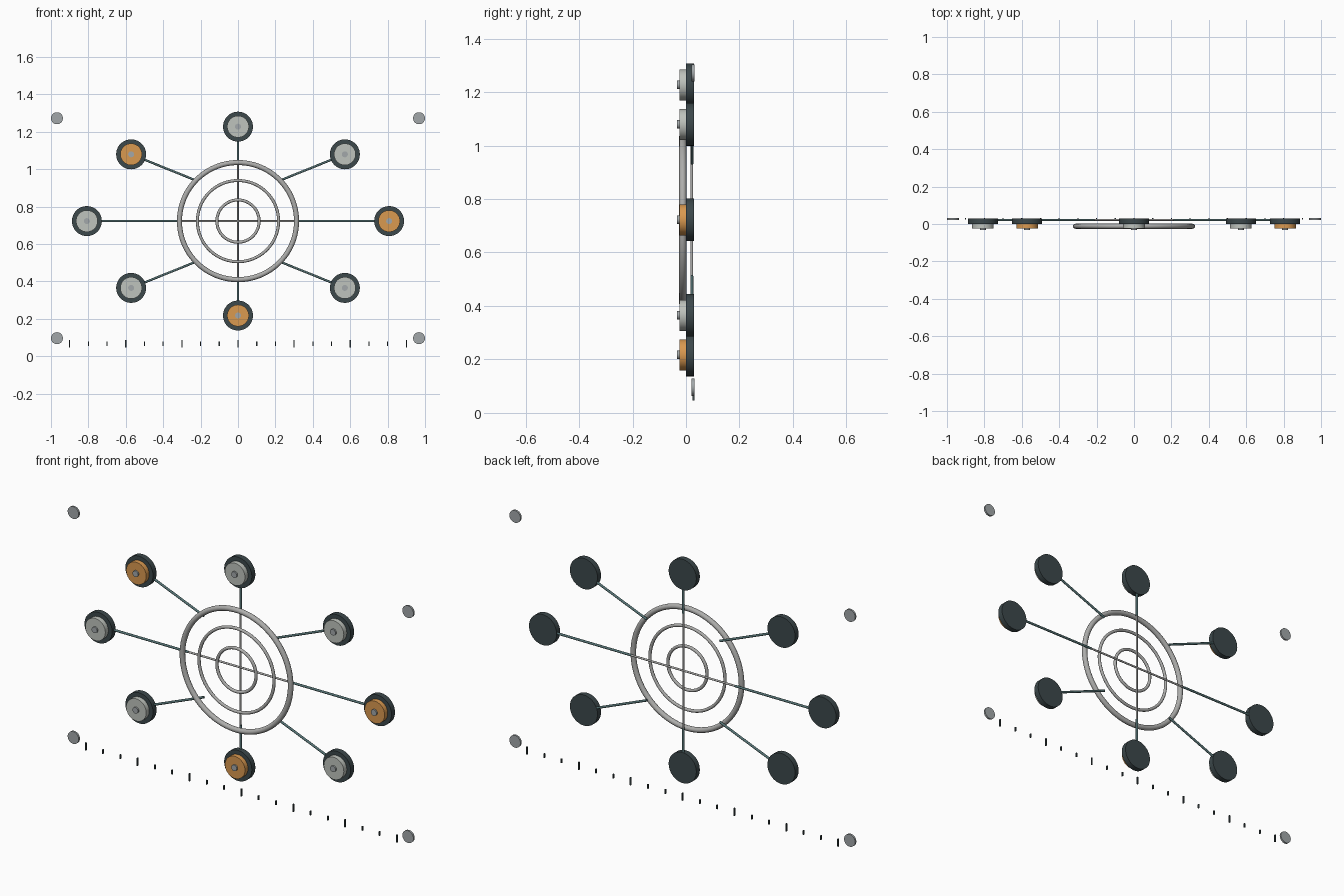
import bpy, math
from mathutils import Vector

if "Cube" in bpy.data.objects:
    bpy.data.objects.remove(bpy.data.objects["Cube"])

HUB = Vector((0, 0, 0.722))


def material(name, rgb):
    m = bpy.data.materials.new(name)
    m.diffuse_color = (*rgb, 1)
    m.use_nodes = True
    m.node_tree.nodes["Principled BSDF"].inputs["Base Color"].default_value = m.diffuse_color
    return m


DARK = material("dark_slate", (0.045, 0.065, 0.07))
TEAL = material("teal_grey", (0.09, 0.17, 0.175))
PALE = material("pale_grey", (0.52, 0.55, 0.51))
ORANGE = material("orange", (0.70, 0.32, 0.08))
STEEL = material("steel", (0.36, 0.39, 0.40))
METAL = material("ring_metal", (0.42, 0.42, 0.41))


def finish(name, mat):
    ob = bpy.context.object
    ob.name = name
    ob.data.materials.append(mat)
    bpy.ops.object.shade_smooth_by_angle(angle=math.radians(40))
    return ob


def rod(name, a, b, r, mat, sides=16):
    a, b = Vector(a), Vector(b)
    d = b - a
    bpy.ops.mesh.primitive_cylinder_add(vertices=sides, radius=r, depth=d.length, location=(a + b) / 2,
                                        rotation=d.to_track_quat('Z', 'Y').to_euler())
    return finish(name, mat)


def disc(name, x, z, y0, y1, r, mat, sides=48):
    return rod(name, (x, y0, z), (x, y1, z), r, mat, sides)


def ring(name, major, minor, mat):
    bpy.ops.mesh.primitive_torus_add(major_radius=major, minor_radius=minor, major_segments=96,
                                     minor_segments=16, location=(0, -0.012, HUB.z),
                                     rotation=(math.pi / 2, 0, 0))
    return finish(name, mat)


# Hub: three concentric rings and a cross-hair behind them
ring("outer_ring", 0.313, 0.0135, METAL)
ring("middle_ring", 0.217, 0.008, METAL)
ring("inner_ring", 0.113, 0.008, METAL)
for name, d in (("crosshair_horizontal", Vector((0.31, 0, 0))), ("crosshair_vertical", Vector((0, 0, 0.31)))):
    c = HUB + Vector((0, 0.022, 0))
    rod(name, c - d, c + d, 0.005, METAL)

# Eight nodes on an ellipse, each joined to the hub by a spoke
for i in range(8):
    t = i * math.pi / 4
    c, s = math.cos(t), math.sin(t)
    x, z = 0.808 * c, HUB.z + 0.505 * s
    start = Vector((0.30 * c, 0.022, HUB.z + 0.30 * s))
    end = Vector((x, 0.022, z))
    end -= (end - start).normalized() * 0.06
    rod(f"spoke_{i}", start, end, 0.006, TEAL)
    disc(f"node_base_{i}", x, z, 0.0, 0.029, 0.08, DARK)
    disc(f"node_face_{i}", x, z, -0.025, 0.001, 0.058, ORANGE if i in (0, 3, 6) else PALE)
    disc(f"node_pin_{i}", x, z, -0.033, -0.024, 0.016, STEEL, 24)

# Corner mounting discs
for x in (-0.968, 0.968):
    for z in (0.096, 1.272):
        disc("corner_disc", x, z, 0.021, 0.031, 0.032, STEEL, 32)

# Scale ticks along the bottom, every third one longer
for i in range(19):
    bpy.ops.mesh.primitive_cube_add(size=1, location=(-0.9 + 0.1 * i, 0.028, 0.066))
    tick = bpy.context.object
    tick.name = f"scale_tick_{i}"
    tick.scale = (0.006, 0.008, 0.04 if i % 3 == 0 else 0.022)
    tick.data.materials.append(DARK)
